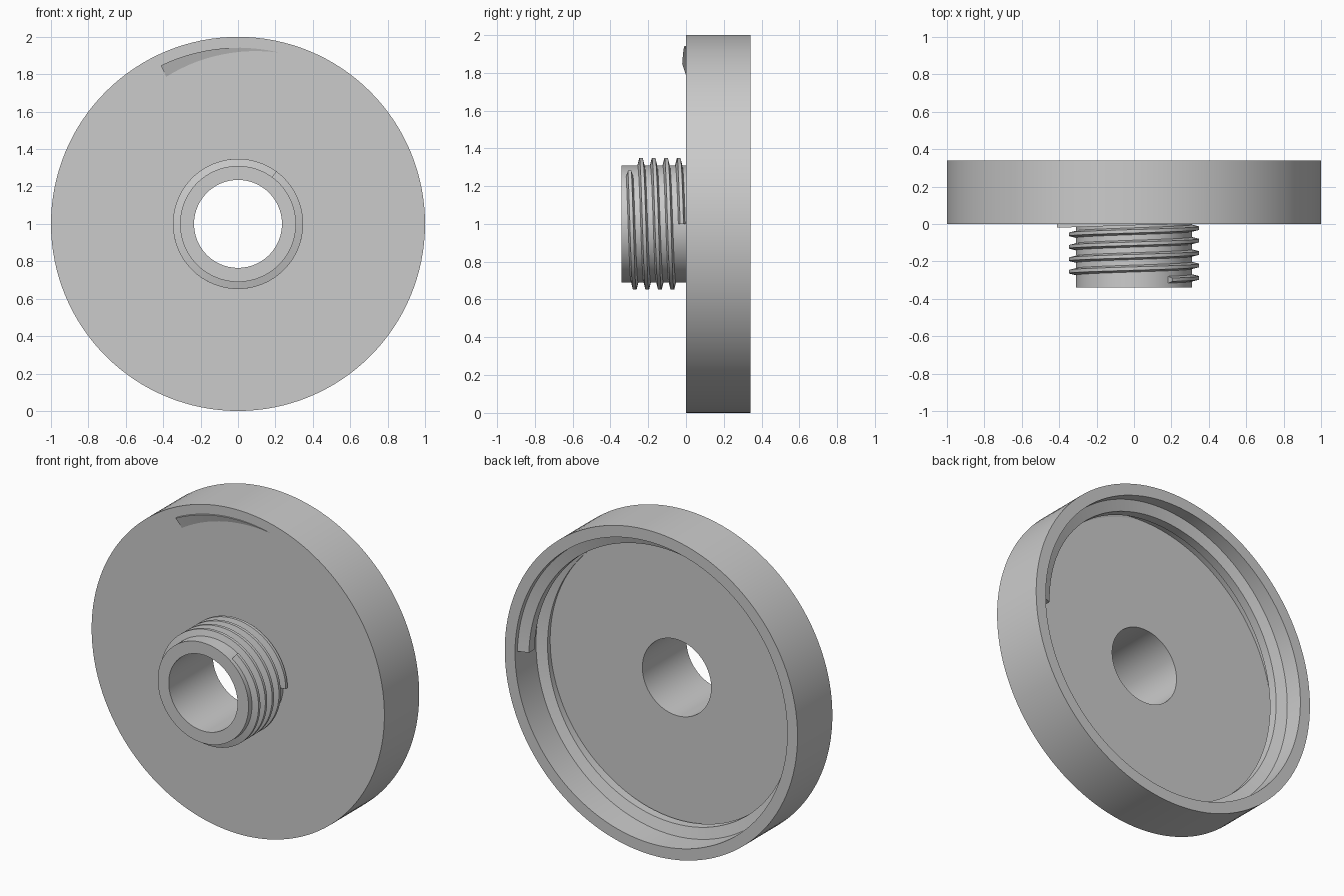
import bpy, bmesh
from math import cos, sin, radians

cube = bpy.data.objects.get("Cube")
if cube:
    bpy.data.objects.remove(cube)

grey = bpy.data.materials.new("light_grey_plastic")
grey.use_nodes = True
colour = (0.6, 0.6, 0.6, 1)
grey.diffuse_color = colour
grey.node_tree.nodes["Principled BSDF"].inputs["Base Color"].default_value = colour

CENTRE_Z = 1.0


def sweep(name, profile, start, end, steps, y_start=0.0, y_end=0.0, closed=False):
    """Sweep a closed (radius, y) profile around the y axis, with an optional rise."""
    bm = bmesh.new()
    rings = []
    for i in range(steps if closed else steps + 1):
        t = i / steps
        a = radians(start + (end - start) * t)
        dy = y_start + (y_end - y_start) * t
        rings.append([bm.verts.new((r * cos(a), y + dy, CENTRE_Z + r * sin(a)))
                      for r, y in profile])
    n = len(profile)
    pairs = list(zip(rings, rings[1:]))
    if closed:
        pairs.append((rings[-1], rings[0]))
    for p, q in pairs:
        for k in range(n):
            m = (k + 1) % n
            bm.faces.new((p[k], p[m], q[m], q[k]))
    if not closed:
        bm.faces.new(rings[0])
        bm.faces.new(rings[-1][::-1])
    bmesh.ops.recalc_face_normals(bm, faces=bm.faces)
    mesh = bpy.data.meshes.new(name)
    bm.to_mesh(mesh)
    bm.free()
    mesh.materials.append(grey)
    obj = bpy.data.objects.new(name, mesh)
    bpy.context.collection.objects.link(obj)
    bpy.ops.object.select_all(action="DESELECT")
    obj.select_set(True)
    bpy.context.view_layer.objects.active = obj
    bpy.ops.object.shade_smooth_by_angle(angle=radians(20))
    return obj


def thread_profile(root, crest, half_root, half_crest):
    return [(root, -half_root), (crest, -half_crest), (crest, half_crest), (root, half_root)]


# Cap cup and hollow neck as one turned body
body = [(0.235, -0.34), (0.31, -0.34), (0.31, 0), (1, 0),
        (1, 0.34), (0.93, 0.34), (0.93, 0.09), (0.235, 0.09)]
sweep("cap_body_and_neck", body, 0, 360, 128, closed=True)

# Outer thread on the neck
sweep("neck_thread", thread_profile(0.3, 0.348, 0.021, 0.009),
      0, 4 * 360 + 54, 440, -0.022, -0.298)

# Inner thread of the cup, its far end breaking through the front face
sweep("cup_thread", thread_profile(0.942, 0.865, 0.05, 0.027),
      0, 360 + 116, 160, 0.27, 0.03)
